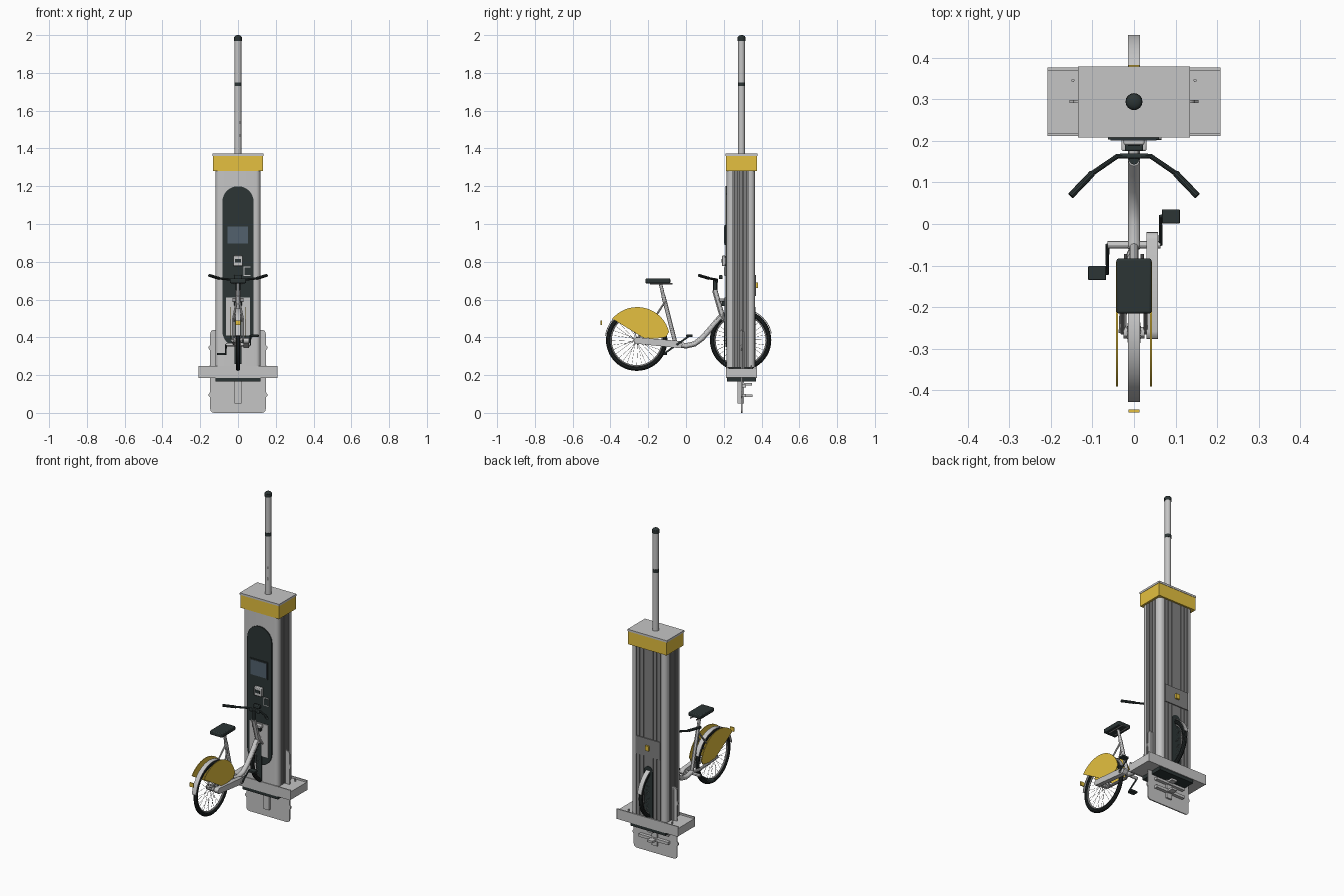
import bpy, bmesh, math
from mathutils import Vector

if "Cube" in bpy.data.objects:
    bpy.data.objects.remove(bpy.data.objects["Cube"])


def material(name, rgb):
    m = bpy.data.materials.new(name)
    m.diffuse_color = (*rgb, 1)
    m.use_nodes = True
    m.node_tree.nodes["Principled BSDF"].inputs["Base Color"].default_value = m.diffuse_color
    return m


LIGHT = material("light grey metal", (0.56, 0.56, 0.56))
MID = material("mid grey metal", (0.22, 0.22, 0.22))
DARK = material("dark plastic", (0.025, 0.035, 0.035))
RUBBER = material("black rubber", (0.016, 0.02, 0.02))
YELLOW = material("yellow paint", (0.78, 0.53, 0.05))
SCREEN = material("screen glass", (0.085, 0.12, 0.155))


def finish(ob, name, mat, smooth=True):
    ob.name = name
    if mat:
        ob.data.materials.clear()
        ob.data.materials.append(mat)
    if smooth:
        bpy.ops.object.select_all(action='DESELECT')
        ob.select_set(True)
        bpy.context.view_layer.objects.active = ob
        bpy.ops.object.shade_smooth_by_angle()
    return ob


def prism(name, pts, axis, lo, hi, mat):
    """Extrude a 2D outline along an axis (x: yz outline, y: xz, z: xy)."""
    put = {'x': lambda a, b, c: (c, a, b), 'y': lambda a, b, c: (a, c, b),
           'z': lambda a, b, c: (a, b, c)}[axis]
    bm = bmesh.new()
    rings = [[bm.verts.new(put(a, b, c)) for a, b in pts] for c in (lo, hi)]
    n = len(pts)
    for r in rings:
        bm.faces.new(r)
    for i in range(n):
        j = (i + 1) % n
        bm.faces.new((rings[0][i], rings[0][j], rings[1][j], rings[1][i]))
    bmesh.ops.recalc_face_normals(bm, faces=bm.faces)
    me = bpy.data.meshes.new(name)
    bm.to_mesh(me)
    bm.free()
    ob = bpy.data.objects.new(name, me)
    bpy.context.collection.objects.link(ob)
    return finish(ob, name, mat)


def box(name, x, y, z, mat, bevel=0):
    ob = prism(name, [(x[0], y[0]), (x[1], y[0]), (x[1], y[1]), (x[0], y[1])], 'z', *z, mat)
    if bevel:
        m = ob.modifiers.new("bevel", 'BEVEL')
        m.width, m.segments = bevel, 2
    return ob


def tube(name, paths, r, mat, sides=3):
    """Round bar along one or more point paths."""
    cu = bpy.data.curves.new(name, 'CURVE')
    cu.dimensions, cu.bevel_depth, cu.bevel_resolution, cu.use_fill_caps = '3D', r, sides, True
    for path in paths:
        s = cu.splines.new('POLY')
        s.points.add(len(path) - 1)
        for p, co in zip(s.points, path):
            p.co = (*co, 1)
    ob = bpy.data.objects.new(name, cu)
    bpy.context.collection.objects.link(ob)
    bpy.ops.object.select_all(action='DESELECT')
    ob.select_set(True)
    bpy.context.view_layer.objects.active = ob
    bpy.ops.object.convert(target='MESH')
    return finish(bpy.context.object, name, mat)


def arc(cx, cy, r, a0, a1, n):
    return [(cx + r * math.cos(math.radians(a0 + (a1 - a0) * i / n)),
             cy + r * math.sin(math.radians(a0 + (a1 - a0) * i / n))) for i in range(n + 1)]


def stadium(w, z0, z1, n=14):
    return arc(0, z1 - w, w, 0, 180, n) + arc(0, z0 + w, w, 180, 360, n)


# column: rounded profile with grooves down the sides and back
right = arc(0.095, 0.239, 0.024, -90, 0, 5)
for g in (0.25, 0.274, 0.298, 0.322):
    right += [(0.119, g), (0.111, g), (0.111, g + 0.006), (0.119, g + 0.006)]
right += arc(0.095, 0.341, 0.024, 0, 90, 5)
for g in (0.085, 0.06, 0.035):
    right += [(g, 0.365), (g, 0.36), (g - 0.004, 0.36), (g - 0.004, 0.365)]
column = prism("column", right + [(-x, y) for x, y in reversed(right)], 'z', 0.24, 1.29, LIGHT)
column.data.materials.append(MID)
for p in column.data.polygons:
    c = p.center
    if (abs(c.x) > 0.1 and 0.245 < c.y < 0.333) or (c.y > 0.355 and abs(c.x) < 0.088):
        p.material_index = 1

# head and mast
box("yellow_head", (-0.132, 0.132), (0.211, 0.376), (1.28, 1.36), YELLOW)
box("head_lid", (-0.134, 0.134), (0.208, 0.378), (1.36, 1.372), LIGHT)
tube("mast", [[(0, 0.294, 1.37), (0, 0.294, 1.98)]], 0.0185, LIGHT, 6)
tube("mast_band", [[(0, 0.294, 1.73), (0, 0.294, 1.75)]], 0.0195, DARK, 6)
tube("mast_cap", [[(0, 0.294, 1.97), (0, 0.294, 1.99)]], 0.0205, DARK, 6)
bpy.ops.mesh.primitive_uv_sphere_add(segments=20, ring_count=10, radius=1, location=(0, 0.294, 1.988))
bpy.context.object.scale = (0.02, 0.02, 0.012)
finish(bpy.context.object, "mast_tip", DARK)
for i, z in enumerate((1.46, 1.53)):
    box("mast_slot_%d" % i, (0.005, 0.01), (0.277, 0.282), (z, z + 0.016), MID)

# front control panel
prism("front_panel", stadium(0.083, 0.35, 1.2), 'y', 0.208, 0.22, DARK)
box("screen_bezel", (-0.062, 0.06), (0.203, 0.21), (0.888, 0.995), DARK)
box("screen", (-0.056, 0.054), (0.201, 0.205), (0.896, 0.988), SCREEN)
box("card_reader", (-0.025, 0.025), (0.19, 0.21), (0.778, 0.832), LIGHT, 0.004)
box("reader_window", (-0.015, 0.015), (0.188, 0.192), (0.797, 0.815), DARK)
box("keypad_frame", (0.03, 0.066), (0.204, 0.21), (0.725, 0.775), LIGHT)
box("keypad", (0.034, 0.066), (0.202, 0.206), (0.73, 0.77), DARK)
prism("dock_plate", [(-0.063, 0.41), (0.063, 0.41), (0.063, 0.61), (-0.063, 0.61)], 'y', 0.203, 0.21, LIGHT)
box("wheel_slot", (-0.018, 0.018), (0.201, 0.206), (0.26, 0.51), DARK)
box("dock_lock", (-0.02, 0.02), (0.188, 0.21), (0.565, 0.59), DARK, 0.003)

# rear hatch and wheel slot
prism("rear_slot", [(-0.03, 0.25), (0.03, 0.25)] + arc(0, 0.53, 0.03, 0, 180, 8), 'y', 0.36, 0.367, DARK)
box("rear_hatch", (-0.083, 0.083), (0.36, 0.371), (0.62, 0.73), MID)
box("hatch_lock", (-0.013, 0.013), (0.37, 0.382), (0.66, 0.69), YELLOW)

# base tray with raised walls
box("base_tray", (-0.208, 0.208), (0.215, 0.371), (0.187, 0.236), LIGHT)
for n, y in (("front", 0.211), ("rear", 0.369)):
    box("base_wall_" + n, (-0.208, 0.208), (y, y + 0.007), (0.185, 0.247), LIGHT)
box("base_underplate", (-0.12, 0.12), (0.216, 0.37), (0.165, 0.188), DARK)
for s in (-1, 1):
    tube("base_bolt", [[(s * 0.147, 0.345, 0.23), (s * 0.147, 0.345, 0.25)]], 0.004, LIGHT)

# ground plate with rounded corners and side tabs
edge = arc(0.127, 0.02, 0.02, -90, 0, 4) + [(0.147, 0.08), (0.155, 0.09), (0.155, 0.1), (0.147, 0.11),
        (0.147, 0.33), (0.155, 0.34), (0.155, 0.35), (0.147, 0.36)] + arc(0.127, 0.42, 0.02, 0, 90, 4)
prism("ground_plate", edge + [(-x, z) for x, z in reversed(edge)], 'y', 0.291, 0.298, LIGHT)
box("ground_post", (-0.019, 0.019), (0.272, 0.308), (0.05, 0.17), LIGHT)
box("ground_rail", (-0.1, 0.1), (0.298, 0.318), (0.083, 0.1), LIGHT)
box("upper_rail", (-0.1, 0.1), (0.298, 0.318), (0.135, 0.15), LIGHT)
box("rail_hook", (-0.018, 0.018), (0.308, 0.352), (0.085, 0.098), LIGHT)
box("upper_hook", (-0.018, 0.018), (0.308, 0.35), (0.145, 0.158), LIGHT)
for s in (-1, 1):
    tube("anchor_bar", [[(s * 0.125, 0.305, 0.2), (s * 0.125, 0.305, 0.43)]], 0.006, LIGHT)


# wheels with rim, hub, spokes and mudguard
def wheel(name, y, z, g0, g1):
    for part, R, r, m in (("tyre", 0.15, 0.0125, RUBBER), ("rim", 0.137, 0.005, LIGHT)):
        bpy.ops.mesh.primitive_torus_add(major_segments=48, minor_segments=10, major_radius=R,
                                         minor_radius=r, location=(0, y, z), rotation=(0, math.pi / 2, 0))
        finish(bpy.context.object, name + "_" + part, m)
    tube(name + "_hub", [[(-0.025, y, z), (0.025, y, z)]], 0.014, LIGHT, 4)
    spokes = []
    for i in range(32):
        a = i * math.tau / 32
        b = a + (0.6 if i % 4 < 2 else -0.6)
        spokes.append([((-1) ** i * 0.016, y + 0.012 * math.cos(b), z + 0.012 * math.sin(b)),
                       (0, y + 0.136 * math.cos(a), z + 0.136 * math.sin(a))])
    tube(name + "_spokes", spokes, 0.0008, LIGHT, 0)
    prism(name + "_mudguard", arc(y, z, 0.169, g0, g1, 20) + arc(y, z, 0.165, g1, g0, 20), 'x', -0.014, 0.014, LIGHT)


wheel("rear_wheel", -0.261, 0.385, 20, 172)
wheel("front_wheel", 0.289, 0.385, 12, 140)

# rear wheel side covers and reflector
cover = arc(-0.258, 0.387, 0.173, 14, 140, 18) + [(-0.225, 0.397), (-0.16, 0.393), (-0.105, 0.402)]
for n, x in (("left", -0.043), ("right", 0.039)):
    prism("wheel_cover_" + n, cover, 'x', x, x + 0.004, YELLOW)
box("rear_reflector", (-0.013, 0.013), (-0.453, -0.446), (0.465, 0.49), YELLOW)

# bicycle frame
tube("down_tube", [[(0, -0.06, 0.365), (0, 0, 0.355), (0, 0.045, 0.365), (0, 0.085, 0.395),
                    (0, 0.125, 0.44), (0, 0.185, 0.51)]], 0.0145, LIGHT, 4)
tube("seat_tube", [[(0, -0.055, 0.365), (0, -0.12, 0.62)]], 0.011, LIGHT, 4)
tube("seat_post", [[(0, -0.115, 0.6), (0, -0.137, 0.69)]], 0.009, LIGHT, 4)
tube("head_tube", [[(0, 0.198, 0.49), (0, 0.152, 0.65)]], 0.014, LIGHT, 4)
tube("stem", [[(0, 0.155, 0.64), (0, 0.155, 0.705)]], 0.012, DARK, 4)
box("dock_latch", (-0.03, 0.03), (0.176, 0.204), (0.59, 0.605), LIGHT, 0.003)
tube("fork", [[(s * 0.008, 0.19, 0.52), (s * 0.024, 0.205, 0.49), (s * 0.026, 0.29, 0.385)]
              for s in (-1, 1)], 0.007, LIGHT)
tube("seat_stays", [[(s * 0.008, -0.11, 0.59), (s * 0.028, -0.175, 0.49), (s * 0.028, -0.262, 0.385)]
                    for s in (-1, 1)], 0.005, LIGHT)
tube("left_chain_stay", [[(0, -0.055, 0.363), (-0.022, -0.1, 0.368), (-0.028, -0.262, 0.385)]], 0.009, LIGHT)
prism("chain_case", arc(-0.26, 0.383, 0.017, 85, 265, 6) + arc(-0.038, 0.362, 0.019, -95, 85, 6),
      'x', 0.03, 0.058, LIGHT)

# saddle
box("saddle", (-0.042, 0.042), (-0.215, -0.083), (0.686, 0.711), DARK, 0.005)
tube("saddle_rails", [[(s * 0.02, -0.19, 0.683), (s * 0.02, -0.072, 0.683)] for s in (-1, 1)], 0.004, MID)

# handlebar with grips and front lamp
half = [(0.04, 0.163, 0.706), (0.1, 0.122, 0.712)]
bar = [(-x, y, z) for x, y, z in reversed(half)] + half
tube("handlebar", [bar], 0.006, DARK)
tube("grips", [[(s * 0.1, 0.122, 0.712), (s * 0.152, 0.068, 0.728)] for s in (-1, 1)], 0.008, DARK)
box("handlebar_clamp", (-0.035, 0.035), (0.157, 0.17), (0.69, 0.71), DARK, 0.004)
box("front_lamp", (-0.022, 0.022), (0.175, 0.193), (0.708, 0.73), DARK, 0.004)

# cranks and pedals
tube("crank_axle", [[(-0.064, -0.05, 0.36), (0.064, -0.05, 0.36)]], 0.009, LIGHT, 4)
for n, s, y, z in (("left", -1, -0.118, 0.312), ("right", 1, 0.018, 0.408)):
    tube("crank_" + n, [[(s * 0.064, -0.05, 0.36), (s * 0.064, y, z), (s * 0.075, y, z)]], 0.005, DARK)
    x = sorted((s * 0.067, s * 0.11))
    box("pedal_" + n, x, (y - 0.017, y + 0.017), (z - 0.006, z + 0.006), DARK, 0.002)
